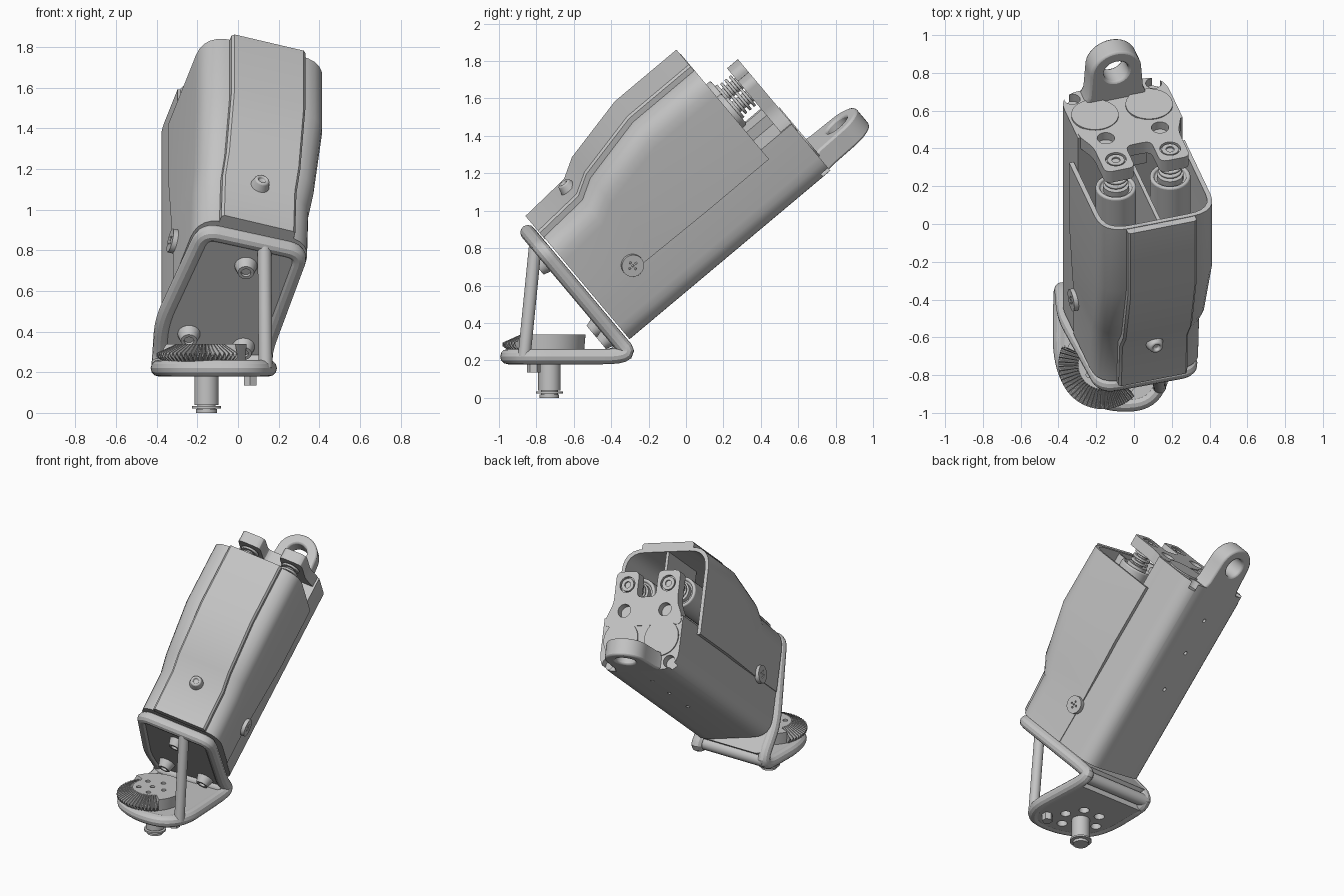
import bpy, bmesh, math
from mathutils import Matrix, Vector

if "Cube" in bpy.data.objects:
    bpy.data.objects.remove(bpy.data.objects["Cube"])

grey = bpy.data.materials.new("plain grey")
grey.use_nodes = True
grey.diffuse_color = (0.55, 0.55, 0.55, 1)
grey.node_tree.nodes["Principled BSDF"].inputs["Base Color"].default_value = (0.55, 0.55, 0.55, 1)

# Frames: the body is pitched 40 degrees and rolled 17 degrees about its own axis
tilt, roll = math.radians(40), math.radians(17)
ALONG = Vector((0, math.cos(tilt), math.sin(tilt)))
UP = Vector((0, -math.sin(tilt), math.cos(tilt)))
SIDE = Vector((1, 0, 0))


def frame(x, y, z, origin):
    m = Matrix((x, y, z)).transposed().to_4x4()
    m.translation = origin
    return m


across = SIDE * math.cos(roll) - UP * math.sin(roll)
BODY = frame(across, ALONG, SIDE * math.sin(roll) + UP * math.cos(roll), across * -0.265)
PLATE = frame(SIDE, ALONG, UP, Vector())
WORLD = Matrix.Identity(4)


def finish(name, bm, m, bevel=0):
    bmesh.ops.recalc_face_normals(bm, faces=bm.faces[:])
    mesh = bpy.data.meshes.new(name)
    bm.to_mesh(mesh)
    bm.free()
    ob = bpy.data.objects.new(name, mesh)
    bpy.context.collection.objects.link(ob)
    ob.matrix_world = m
    mesh.materials.append(grey)
    if bevel:
        mod = ob.modifiers.new("bevel", "BEVEL")
        mod.width, mod.segments, mod.limit_method = bevel, 3, "ANGLE"
        mod.angle_limit = math.radians(40)
    return ob


def fillet(points, radius, closed=True, steps=6):
    """Round the corners of a path; radius may be one value or one per corner."""
    pts, out = [Vector(p) for p in points], []
    for i, p in enumerate(pts):
        if not closed and i in (0, len(pts) - 1):
            out.append(p)
            continue
        r = radius[i] if isinstance(radius, list) else radius
        before, after = pts[i - 1] - p, pts[(i + 1) % len(pts)] - p
        s = p + before.normalized() * min(r, before.length * 0.48)
        e = p + after.normalized() * min(r, after.length * 0.48)
        for k in range(steps + 1):
            t = k / steps
            out.append(s * (1 - t) ** 2 + p * 2 * t * (1 - t) + e * t * t)
    return out


def loft(name, sections, m, bevel=0):
    bm = bmesh.new()
    rings = [[bm.verts.new(p) for p in s] for s in sections]
    n = len(rings[0])
    for r, q in zip(rings, rings[1:]):
        for i in range(n):
            bm.faces.new((r[i], r[(i + 1) % n], q[(i + 1) % n], q[i]))
    bm.faces.new(rings[0])
    bm.faces.new(rings[-1])
    return finish(name, bm, m, bevel)


def prism(name, outline, lo, hi, axis, m, bevel=0):
    def place(p, t):
        return (p[0], t, p[1]) if axis == "Y" else (p[0], p[1], t)
    return loft(name, [[place(p, t) for p in outline] for t in (lo, hi)], m, bevel)


def cyl(name, centre, axis, r, depth, m, r2=None, bevel=0, sides=32):
    bm = bmesh.new()
    turn = Vector((0, 0, 1)).rotation_difference(Vector(axis)).to_matrix().to_4x4()
    bmesh.ops.create_cone(bm, cap_ends=True, segments=sides, radius1=r, radius2=r if r2 is None else r2,
                          depth=depth, matrix=Matrix.Translation(centre) @ turn)
    return finish(name, bm, m, bevel)


def activate(ob):
    bpy.ops.object.select_all(action="DESELECT")
    ob.select_set(True)
    bpy.context.view_layer.objects.active = ob


def drill(ob, holes, m):
    for centre, axis, r, depth in holes:
        cutter = cyl("cutter", centre, axis, r, depth, m, sides=24)
        cutter.hide_render = True
        mod = ob.modifiers.new("hole", "BOOLEAN")
        mod.object, mod.operation, mod.solver = cutter, "DIFFERENCE", "EXACT"
        activate(ob)
        bpy.ops.object.modifier_apply(modifier=mod.name)
        bpy.data.objects.remove(cutter)


Y, Z, X = (0, 1, 0), (0, 0, 1), (1, 0, 0)

# Lower housing: solid with a rounded underside
h, seam = 0.29, 0.8
low = fillet([(-h, seam), (-h, 0.43), (h, 0.43), (h, seam)], 0.13, closed=False)
lower = prism("lower_housing", low, -0.03, 1.372, "Y", BODY)
end_holes = [((s * 0.225, 1.372, 0.485), Y, 0.042, 0.1) for s in (-1, 1)]
drill(lower, end_holes + [((0, a, 0.43), Z, 0.013, 0.06) for a in (0.62, 0.9, 1.15)], BODY)

# Upper cover: open-ended shell that swells toward the back
stations = [(-0.03, 0.295, 1.22), (0.255, 0.295, 1.24), (0.363, 0.302, 1.305), (0.73, 0.32, 1.39), (1.16, 0.32, 1.39)]


def arch(half, top, r):
    return fillet([(-half, 0.74), (-half, top), (half, top), (half, 0.74)], r, closed=False)


shells = []
for a, half, top in stations:
    ring = arch(half, top - 0.04, 0.15) + arch(half - 0.025, top - 0.065, 0.13)[::-1]
    shells.append([(p[0], a, p[1]) for p in ring])
loft("upper_cover", shells, BODY)
prism("cover_front_wall", arch(0.294, 1.179, 0.15), -0.03, 0.0, "Y", BODY)

# Raised centre panel running along the cover
panel = []
for a, half, top in stations:
    panel.append([(-0.19, a - 0.003, top - 0.055), (-0.19, a - 0.003, top - 0.012), (-0.178, a - 0.003, top),
                  (0.178, a - 0.003, top), (0.19, a - 0.003, top - 0.012), (0.19, a - 0.003, top - 0.055)])
loft("cover_panel", panel, BODY)
prism("inner_divider", [(-0.01, 0.78), (0.01, 0.78), (0.01, 1.34), (-0.01, 1.34)], 0.74, 1.15, "Y", BODY)

# Cover screws
head = cyl("top_screw", (0, 0.236, 1.25), Z, 0.052, 0.06, BODY, r2=0.035, bevel=0.012)
drill(head, [((0, 0.236, 1.28), Z, 0.018, 0.03)], BODY)
for name, s in (("right", -1), ("left", 1)):
    screw = cyl(name + "_side_screw", (s * 0.3, 0.236, 0.772), X, 0.06, 0.04, BODY, bevel=0.006)
    drill(screw, [((s * 0.32, 0.236 + d * 0.022, 0.772 + e * 0.022), X, 0.006, 0.02)
                  for d, e in ((0, 0), (1, 0), (-1, 0), (0, 1), (0, -1))], BODY)

# End plate with two arms and a notch between them
half_plate = [(0.28, 0.74), (0.28, 0.80), (0.235, 0.90), (0.235, 1.12), (0.07, 1.12), (0.07, 0.94)]
outline = half_plate + [(-x, z) for x, z in reversed(half_plate)]
end_plate = prism("end_plate", fillet(outline, 0.04, steps=4), 1.30, 1.376, "Y", BODY)
drill(end_plate, [((s * 0.15, 1.376, z), Y, r, d) for s in (-1, 1)
                  for z, r, d in ((0.848, 0.046, 0.1), (1.03, 0.055, 0.04))], BODY)
prism("plate_web", [(-0.07, 0.78), (0.07, 0.78), (0.07, 0.86), (-0.07, 0.86)], 1.16, 1.31, "Y", BODY)

# Motors, spring bolts and round covers, one per side
for name, s in (("right", -1), ("left", 1)):
    x = s * 0.15
    cyl(name + "_end_disc", (x, 1.375, 0.65), Y, 0.125, 0.012, BODY, sides=48)
    tube = cyl(name + "_motor_tube", (x, 0.97, 1.03), Y, 0.108, 0.44, BODY, bevel=0.01)
    drill(tube, [((x, 1.19, 1.03), Y, 0.085, 0.04)], BODY)
    cyl(name + "_motor_nut", (x, 1.18, 1.03), Y, 0.07, 0.05, BODY)
    cyl(name + "_bolt", (x, 1.27, 1.03), Y, 0.036, 0.18, BODY)
    for k in range(3):
        cyl(name + "_spring_ring", (x, 1.225 + k * 0.03, 1.03), Y, 0.062, 0.016, BODY, bevel=0.005)
    bolt_head = cyl(name + "_bolt_head", (x, 1.362, 1.03), Y, 0.045, 0.02, BODY)
    drill(bolt_head, [((x, 1.372, 1.03), Y, 0.022, 0.02)], BODY)

# Rear eyelet
tip = [(0.14 * math.cos(math.pi * k / 20), 1.55 + 0.14 * math.sin(math.pi * k / 20)) for k in range(21)]
eyelet = prism("rear_eyelet", [(0.18, 1.34), (0.15, 1.41)] + tip + [(-0.15, 1.41), (-0.18, 1.34)],
               0.43, 0.55, "Z", BODY)
drill(eyelet, [((0, 1.555, 0.49), Z, 0.068, 0.3)], BODY)
for mod_ob in (eyelet,):
    mod = mod_ob.modifiers.new("bevel", "BEVEL")
    mod.width, mod.segments, mod.limit_method = 0.012, 2, "ANGLE"

# Bracket: upright sheet, base sheet, bend and a tubular rim around both
upright = [(-0.385, 0.44), (-0.37, 0.66), (-0.165, 1.235), (0.31, 1.10), (0.13, 0.47), (0.13, 0.44)]
base = [(0.13, -0.385), (0.155, -0.82), (0.07, -0.95), (-0.13, -0.955), (-0.33, -0.87), (-0.39, -0.7), (-0.385, -0.385)]
prism("bracket_upright", fillet(upright, 0.06), -0.108, -0.045, "Y", PLATE)
base_sheet = prism("bracket_base", fillet(base, [0, 0.1, 0.1, 0.1, 0.1, 0.1, 0]), 0.185, 0.255, "Z", WORLD)
cyl("bracket_bend", (-0.128, -0.355, 0.251), X, 0.042, 0.52, WORLD)

rim_pts = [(-0.385, -0.289, 0.22)]
rim_pts += [PLATE @ Vector((x, -0.08, b)) for x, b in upright[1:5]]
rim_pts += [(0.13, -0.289, 0.22)] + [(x, y, 0.22) for x, y in base[1:6]]
curve = bpy.data.curves.new("bracket_rim", "CURVE")
curve.dimensions, curve.bevel_depth, curve.bevel_resolution = "3D", 0.041, 4
path = fillet(rim_pts, [0.16, 0.1, 0.07, 0.07, 0.1, 0.16, 0.1, 0.1, 0.1, 0.1, 0.1])
spline = curve.splines.new("POLY")
spline.points.add(len(path) - 1)
for point, p in zip(spline.points, path):
    point.co = (*p, 1)
spline.use_cyclic_u = True
rim = bpy.data.objects.new("bracket_rim", curve)
bpy.context.collection.objects.link(rim)
curve.materials.append(grey)
activate(rim)
bpy.ops.object.convert(target="MESH")

# Bracket strut and mounting screws
low_end, high_end = Vector((0.135, -0.865, 0.22)), Vector((0.13, -0.805, 0.82))
cyl("bracket_strut", (low_end + high_end) / 2, (high_end - low_end).normalized(), 0.034,
    (high_end - low_end).length, WORLD)
for x, z in ((0, 1.0), (-0.14, 0.5), (0.14, 0.5)):
    screw = cyl("bracket_screw", (x, -0.13, z), Y, 0.04, 0.06, BODY, r2=0.058)
    drill(screw, [((x, -0.16, z), Y, 0.024, 0.03)], BODY)

# Sector bevel gear: teeth around the front, plain disc behind
cx, cy = -0.165, -0.745
rings = [[], [], [], []]
for i in range(240):
    ang = math.radians(i * 1.5)
    toothed = 155 <= i * 1.5 <= 315
    dip = 0.02 if toothed and i % 4 > 1 else 0
    spec = [(0.2, 0.25), (0.235, 0.295 - dip), (0.14, 0.338 - dip), (0.13, 0.338)] if toothed else \
           [(0.2, 0.25), (0.208, 0.338), (0.14, 0.338), (0.13, 0.338)]
    for ring, (r, z) in zip(rings, spec):
        ring.append((cx + r * math.cos(ang), cy + r * math.sin(ang), z))
gear = loft("sector_gear", rings, WORLD)
around = [(cx + 0.09 * math.cos(k * 1.257), cy + 0.09 * math.sin(k * 1.257)) for k in range(5)]
drill(gear, [((x, y, 0.338), Z, 0.016, 0.04) for x, y in around + [(cx, cy)]], WORLD)

# Underside: holes, output shaft, retaining ring and a small screw
sx, sy = -0.155, -0.73
ring_holes = [(sx + 0.13 * math.cos(k * 1.047), sy + 0.13 * math.sin(k * 1.047)) for k in range(6)]
drill(base_sheet, [((x, y, 0.185), Z, 0.034, 0.08) for x, y in ring_holes], WORLD)
for name, r, lo, hi in (("output_shaft", 0.06, 0.04, 0.2), ("shaft_groove", 0.045, 0.015, 0.05),
                        ("retaining_ring", 0.072, 0.022, 0.034), ("shaft_tip", 0.052, 0.0, 0.018)):
    cyl(name, (sx, sy, (lo + hi) / 2), Z, r, hi - lo, WORLD)
cyl("base_screw", (0.06, -0.815, 0.165), Z, 0.036, 0.06, WORLD, sides=6)

# Smooth rounded parts while keeping edges sharp
for ob in [o for o in bpy.context.collection.objects if o.type == "MESH"]:
    activate(ob)
    bpy.ops.object.shade_smooth_by_angle(angle=math.radians(28))
